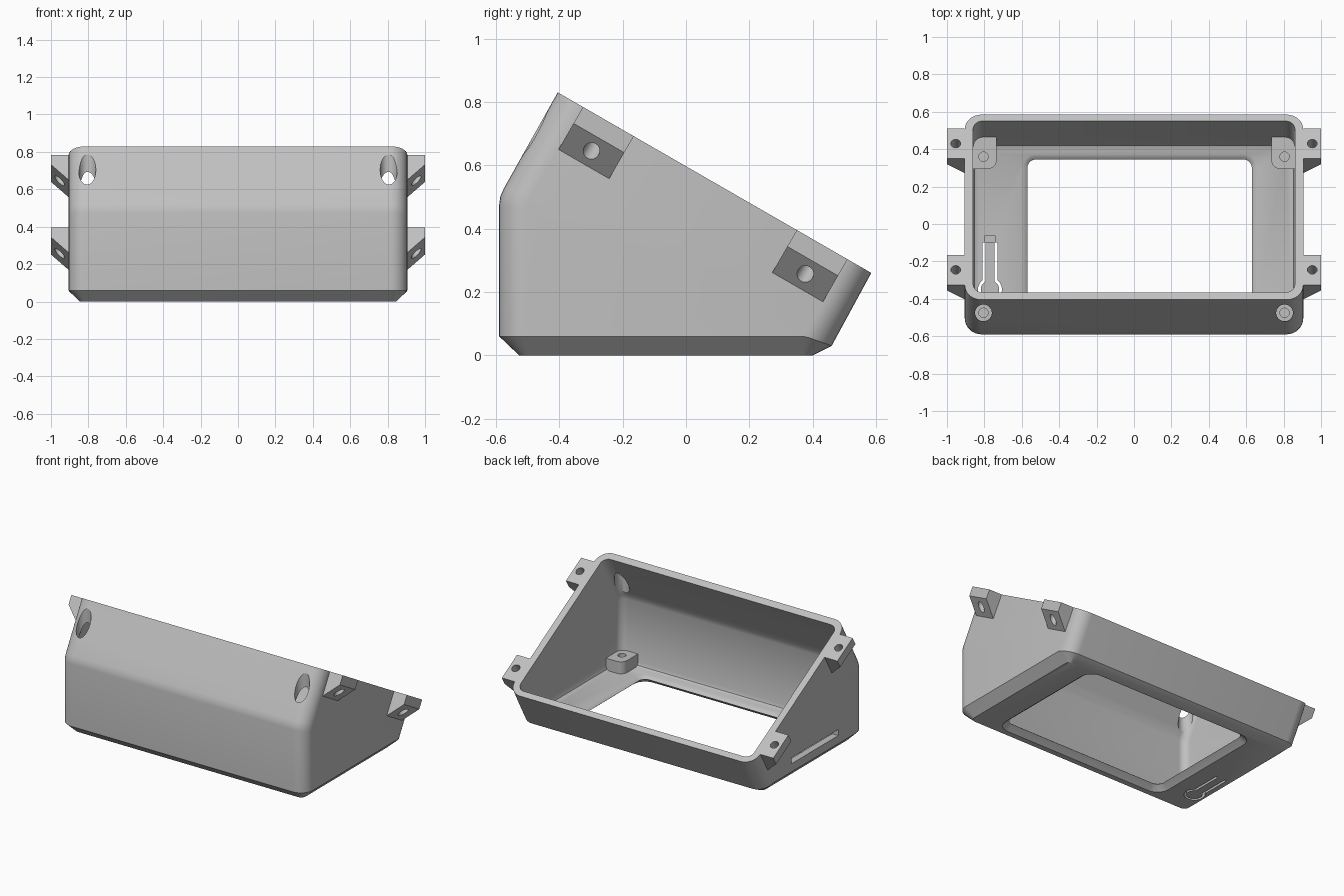
import bpy, bmesh, math
from mathutils import Vector

if "Cube" in bpy.data.objects:
    bpy.data.objects.remove(bpy.data.objects["Cube"])

grey = bpy.data.materials.new("plain_grey")
grey.diffuse_color = (0.53, 0.53, 0.53, 1)
grey.use_nodes = True
grey.node_tree.nodes["Principled BSDF"].inputs["Base Color"].default_value = grey.diffuse_color
C30, S30 = math.cos(math.pi / 6), 0.5


def finish(name, bm):
    bmesh.ops.recalc_face_normals(bm, faces=bm.faces)
    me = bpy.data.meshes.new(name)
    bm.to_mesh(me)
    bm.free()
    ob = bpy.data.objects.new(name, me)
    bpy.context.collection.objects.link(ob)
    me.materials.append(grey)
    return ob


def ring(hx, r, front, back, cx=0, zfix=None, n=8):
    """Rounded rectangle running from a front (y, z) to a back (y, z) line."""
    f, b = Vector(front), Vector(back)
    length = (b - f).length
    pts = []
    for k, (sx, sv) in enumerate([(1, 1), (-1, 1), (-1, -1), (1, -1)]):
        for i in range(n + 1):
            a = math.pi / 2 * (k + i / n)
            x = sx * (hx - r) + r * math.cos(a)
            v = length / 2 + sv * (length / 2 - r) + r * math.sin(a)
            p = f + (b - f) * (v / length)
            pts.append((x + cx, p.x, zfix(p.x) if zfix else p.y))
    return pts


def loft(name, rings):
    bm = bmesh.new()
    loops = [[bm.verts.new(p) for p in r] for r in rings]
    for lo, hi in zip(loops, loops[1:]):
        for i in range(len(lo)):
            j = (i + 1) % len(lo)
            bm.faces.new((lo[i], lo[j], hi[j], hi[i]))
    bm.faces.new(loops[0][::-1])
    bm.faces.new(loops[-1])
    return finish(name, bm)


def prism(name, base, shift):
    s = Vector(shift)
    return loft(name, [base, [Vector(p) + s for p in base]])


def cylinder(name, centre, r, axis, n=32):
    """Round bar from centre along the axis vector, axis in the yz plane."""
    a = Vector(axis).normalized()
    u, w = Vector((1, 0, 0)), a.cross(Vector((1, 0, 0)))
    c = Vector(centre)
    return prism(name, [c + r * (u * math.cos(t) + w * math.sin(t))
                        for t in (2 * math.pi * i / n for i in range(n))], axis)


def box(name, x0, x1, y0, y1, z0, z1):
    return prism(name, [(x0, y0, z0), (x1, y0, z0), (x1, y1, z0), (x0, y1, z0)],
                 (0, 0, z1 - z0))


def cut(ob, cutters):
    bpy.context.view_layer.objects.active = ob
    for c in cutters:
        m = ob.modifiers.new("cut", 'BOOLEAN')
        m.operation, m.solver, m.object = 'DIFFERENCE', 'EXACT', c
        bpy.ops.object.modifier_apply(modifier=m.name)
        bpy.data.objects.remove(c)


def smooth(ob):
    bpy.ops.object.select_all(action='DESELECT')
    ob.select_set(True)
    bpy.context.view_layer.objects.active = ob
    bpy.ops.object.shade_smooth_by_angle(angle=math.radians(28))


# Outer shell: chamfered floor, upright then leaning front, leaning back
def back_out(z):
    return (0.46 + (z - 0.03) * 0.5435, z)


housing = loft("housing", [
    ring(0.845, 0.035, (-0.527, 0), (0.40, 0)),
    ring(0.905, 0.09, (-0.59, 0.06), (0.46, 0.06),
         zfix=lambda y: min(0.06, 0.06 - (y - 0.375) * 0.353)),
    ring(0.905, 0.09, (-0.59, 0.475), back_out(0.14)),
    ring(0.905, 0.09, (-0.586, 0.502), back_out(0.15)),
    ring(0.905, 0.09, (-0.575, 0.527), back_out(0.16)),
    ring(0.905, 0.09, (-0.405, 0.83), back_out(0.26))])


# Inside cavity, open through the tilted top
def back_in(z):
    return (0.418 + (z - 0.05) * 0.577, z)


cavity = loft("cavity", [
    ring(0.835, 0.03, (-0.52, 0.05), (0.40, 0.05)),
    ring(0.852, 0.04, (-0.537, 0.058), (0.42, 0.058)),
    ring(0.86, 0.05, (-0.545, 0.08), back_in(0.08)),
    ring(0.86, 0.05, (-0.545, 0.475), back_in(0.14)),
    ring(0.86, 0.05, (-0.535, 0.506), back_in(0.15)),
    ring(0.86, 0.05, (-0.366, 0.807), back_in(0.279)),
    ring(0.86, 0.05, (-0.316, 0.894), back_in(0.366))])


# Window in the floor, flared below and eased above
def win(e, z):
    return ring(0.60 + e, 0.045 + e, (-0.45 - e, z), (0.345 + e, z), cx=0.03)


window = loft("window", [win(0.04, -0.02), win(0.04, 0), win(0.008, 0.028), win(0, 0.033),
                         win(0.01, 0.041), win(0.03, 0.051), win(0.03, 0.07)])


# Slit around a springy round-ended button in the floor
def keyhole(w, r, cx=-0.77, cy=-0.35, top=-0.10, n=28):
    a0 = math.pi / 2 + math.asin(w / r)
    a1 = 2.5 * math.pi - math.asin(w / r)
    arc = [a0 + (a1 - a0) * i / n for i in range(n + 1)]
    return ([(cx - w, top, -0.02)]
            + [(cx + r * math.cos(a), cy + r * math.sin(a), -0.02) for a in arc]
            + [(cx + w, top, -0.02)])


slit = prism("button_slit", keyhole(0.041, 0.064) + keyhole(0.025, 0.049)[::-1], (0, 0, 0.1))
hinge = box("button_hinge", -0.80, -0.74, -0.10, -0.065, 0.03, 0.08)

# Card slot in the left wall, and screwdriver holes in the leaning front
slot = box("card_slot", -1, -0.8, -0.31, 0.18, 0.115, 0.155)
drills = [cylinder("drill", (s * 0.805, -0.475, 0.35), 0.045, (0, 0, 0.7)) for s in (1, -1)]
cut(housing, [cavity, window, slit, hinge, slot] + drills)
smooth(housing)

for s, side in ((1, "right"), (-1, "left")):
    # Screw bosses in the four floor corners
    for end, y0, y1 in (("front", -0.55, -0.385), ("back", 0.295, 0.47)):
        lean = 0.06 if end == "back" else 0
        yi, yo = (y1, y0) if end == "front" else (y0, y1)
        d = 1 if yo > yi else -1
        r = 0.045
        plan = [(0.865, yo), (0.865, yi)]
        plan += [(0.735 + r - r * math.sin(t), yi + d * (r - r * math.cos(t)))
                 for t in (math.pi / 2 * i / 8 for i in range(9))]
        plan += [(0.735, yo)]
        low = [(s * x, y - (lean if y == yo else 0), 0.04) for x, y in plan]
        high = [(s * x, y, 0.13) for x, y in plan]
        boss = loft(f"{end}_{side}_screw_boss", [low, high])
        yc = -0.475 if end == "front" else 0.36
        cut(boss, [cylinder("pilot", (s * 0.805, yc, 0.06), 0.025, (0, 0, 0.2))])
        smooth(boss)

    # Mounting tabs flush with the rim, with a sloped underside
    for end, yc in (("front", -0.245), ("back", 0.43)):
        zc = 0.83 - (yc + 0.405) * 0.5757
        u, nrm = Vector((0, C30, -S30)), Vector((0, S30, C30))
        mid = Vector((0, yc, zc))
        prof = [(0.905, 0), (1.0, 0), (1.0, -0.06), (0.905, -0.155)]
        base = [mid + Vector((s * x, 0, 0)) + nrm * h - u * 0.0925 for x, h in prof]
        tab = prism(f"{end}_{side}_tab", base, u * 0.185)
        hole = cylinder("tab_hole", mid + Vector((s * 0.953, 0, 0)) - nrm * 0.25, 0.026, nrm * 0.4)
        cut(tab, [hole])
        smooth(tab)
